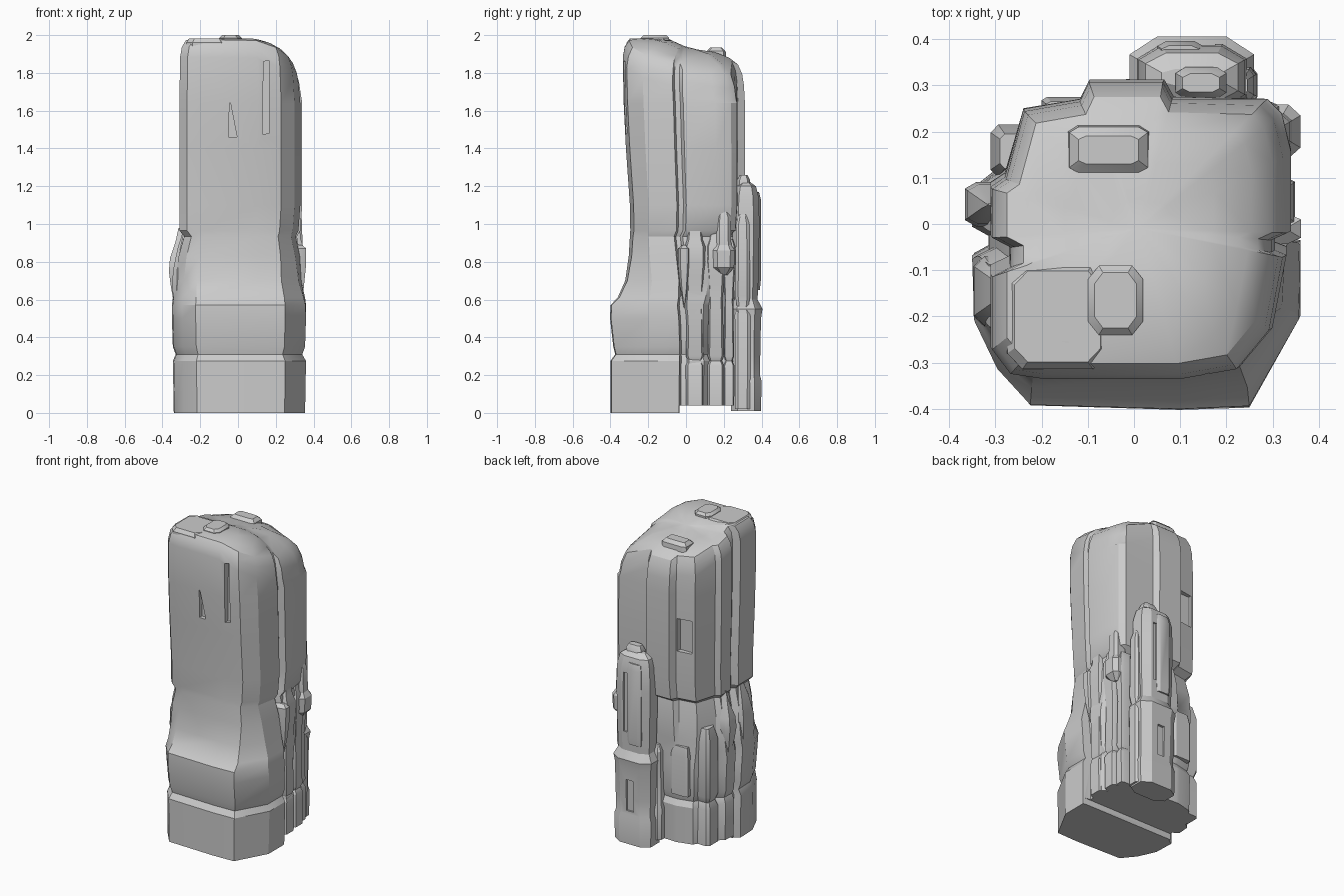
import bpy, bmesh, math

# cross-sections of the main rock: upper tower and base, point for point
TOWER = [(-.20,-.30),(.10,-.30),(.22,-.28),(.29,-.2),(.32,-.05),(.295,-.04),(.295,-.015),(.33,0),
         (.33,.16),(.31,.24),(.28,.27),(.08,.275),(.06,.31),(-.1,.31),(-.12,.27),(-.24,.25),
         (-.28,.11),(-.31,.09),(-.31,-.01),(-.27,-.03),(-.27,-.07),(-.31,-.09),(-.31,-.24),(-.27,-.29)]
BASE = [(-.22,-.395),(.1,-.405),(.25,-.4),(.36,-.2),(.36,-.04),(.31,-.03),(.31,0),(.335,.01),
        (.33,.09),(.29,.12),(.28,.24),(.06,.25),(.04,.26),(-.1,.265),(-.12,.265),(-.22,.24),
        (-.29,.12),(-.34,.08),(-.345,0),(-.31,-.02),(-.31,-.05),(-.345,-.07),(-.34,-.2),(-.29,-.31)]


def fit(pts, x0, x1, y0, y1):
    xs, ys = [p[0] for p in pts], [p[1] for p in pts]
    return [(x0 + (x - min(xs)) / (max(xs) - min(xs)) * (x1 - x0),
             y0 + (y - min(ys)) / (max(ys) - min(ys)) * (y1 - y0)) for x, y in pts]


def blend(t):
    return [(b[0] + (a[0] - b[0]) * t, b[1] + (a[1] - b[1]) * t) for a, b in zip(TOWER, BASE)]


def loft(name, rings):
    bm = bmesh.new()
    loops = [[bm.verts.new(p) for p in r] for r in rings]
    n = len(loops[0])
    for a, b in zip(loops, loops[1:]):
        for i in range(n):
            j = (i + 1) % n
            bm.faces.new((a[i], a[j], b[j], b[i]))
    for lp in (loops[0], loops[-1]):
        c = bm.verts.new([sum(v.co[k] for v in lp) / n for k in range(3)])
        for i in range(n):
            bm.faces.new((lp[i], lp[(i + 1) % n], c))
    bmesh.ops.recalc_face_normals(bm, faces=bm.faces)
    me = bpy.data.meshes.new(name)
    bm.to_mesh(me)
    bm.free()
    ob = bpy.data.objects.new(name, me)
    bpy.context.collection.objects.link(ob)
    return ob


def smooth(ob, angle=28):
    bpy.ops.object.select_all(action='DESELECT')
    ob.select_set(True)
    bpy.context.view_layer.objects.active = ob
    bpy.ops.object.shade_smooth_by_angle(angle=math.radians(angle))


def chunk(name, x0, x1, y0, y1, levels, c=.2):
    """Chamfered block; levels are (z, growth) pairs."""
    o = [(c,0),(1-c,0),(1,c),(1,1-c),(1-c,1),(c,1),(0,1-c),(0,c)]
    ob = loft(name, [[(x, y, z) for x, y in fit(o, x0-g, x1+g, y0-g, y1+g)] for z, g in levels])
    smooth(ob)
    return ob


def carve(target, quad, y0, y1):
    """Cut an x-z quad out of the target between two depths."""
    cut = loft("carving_cutter", [[(x, y, z) for x, z in quad] for y in (y0, y1)])
    cut.hide_render = True
    m = target.modifiers.new("carve", 'BOOLEAN')
    m.operation, m.object, m.solver = 'DIFFERENCE', cut, 'EXACT'
    bpy.context.view_layer.objects.active = target
    bpy.ops.object.modifier_apply(modifier=m.name)
    bpy.data.objects.remove(cut)


def box(x0, x1, z0, z1):
    return [(x0, z0), (x1, z0), (x1, z1), (x0, z1)]


def crown(x, y):
    """Height of the sloping summit."""
    prof = [(-.5,1.985),(-.09,1.98),(-.01,1.935),(.15,1.91),(.22,1.885),(.33,1.82)]
    z = prof[-1][1]
    for (a, za), (b, zb) in zip(prof, prof[1:]):
        if a <= y < b:
            z = za + (zb - za) * (y - a) / (b - a)
            break
    return z - 2.0 * max(0, x - .06) ** 2


# main rock: (z, tower blend, x range, y range)
LEVELS = [(0,0,-.34,.355,-.4,.265),(.275,0,-.345,.36,-.4,.27),(.31,0,-.33,.34,-.375,.25),
          (.35,0,-.345,.355,-.385,.26),(.5,0,-.35,.36,-.402,.265),(.57,.1,-.35,.36,-.4,.265),
          (.61,.25,-.345,.355,-.362,.265),(.7,.5,-.335,.335,-.322,.27),(.83,.8,-.315,.33,-.303,.27),
          (.935,.9,-.285,.312,-.297,.255),(.965,1,-.31,.33,-.295,.3),(1.1,1,-.31,.34,-.297,.31),
          (1.4,1,-.31,.34,-.318,.312),(1.64,1,-.31,.34,-.33,.312)]
rings = [[(x, y, z) for x, y in fit(blend(t), *r)] for z, t, *r in LEVELS]
for drop, s in [(.1,.99),(.045,.96),(.008,.89),(0,.75),(0,.5),(0,.2)]:
    rings.append([(x, y, crown(x, y) - drop)
                  for x, y in fit(TOWER, .01-.32*s, .01+.325*s, -.01-.328*s, -.01+.32*s)])
rock = loft("main_rock", rings)
carve(rock, box(-.6, .6, -.2, .04), -.035, .5)                         # raised rear underside
carve(rock, [(-.05,1.46), (-.005,1.46), (-.04,1.64), (-.045,1.64)], -.5, -.295)  # front wedge
carve(rock, [(.13,1.475), (.165,1.48), (.163,1.865), (.135,1.86)], -.5, -.29)    # front slot
carve(rock, box(-.22, -.125, 1.27, 1.48), .235, .5)                    # rear window
smooth(rock)

# rear pinnacle leaning against the rock
pin = chunk("rear_pinnacle", .01, .24, .25, .385,
            [(.01,.012),(.17,.015),(.2,.006),(.3,.008),(.5,.012),(.55,.02),(.6,-.006),(.75,0),
             (1.0,.004),(1.14,0),(1.2,-.015),(1.225,-.05)], .22)
carve(pin, box(.14, .175, .72, 1.1), .375, .5)
carve(pin, box(.07, .1, .85, 1.0), .375, .5)
carve(pin, box(.1, .15, .22, .42), .38, .5)
smooth(pin)
chunk("pinnacle_face_slab", .05, .15, .34, .396, [(.65,-.005),(.7,0),(1.13,0),(1.17,-.01)])
chunk("pinnacle_tip", .09, .2, .27, .34, [(1.15,0),(1.23,0),(1.26,-.015)])
chunk("pinnacle_side_rib", .2, .265, .26, .34, [(.02,0),(.52,.002),(.56,-.01),(.62,0),(1.0,-.005),(1.05,-.02)])
chunk("pinnacle_foot", -.03, .05, .22, .31, [(.04,0),(.24,.004),(.27,-.008),(.6,-.01),(.64,-.03)])

# lower right ribs: (x outer, y range, top)
for i, (x, y0, y1, top) in enumerate([(.338,.0,.095,.97), (.325,.115,.2,.95), (.305,.2,.255,.8)]):
    chunk("right_rib_%d" % (i + 1), .15, x, y0, y1,
          [(.04,0),(.25,.002),(.275,-.01),(.3,0),(.6,-.005),(.72,.002),(.8,.01),(.88,.008),(.92,-.006),(top+.02,-.012)], .12)
chunk("right_lump", .24, .352, .15, .25, [(.73,-.03),(.77,.005),(.86,.008),(.89,-.01),(1.04,-.015),(1.09,-.04)])
chunk("right_shoulder", .22, .358, -.04, .02, [(.55,-.03),(.66,-.01),(.78,.002),(.87,.003),(.89,-.02)])

# left side bulges
chunk("left_bulge", -.36, -.2, .0, .085, [(.55,-.025),(.68,-.003),(.75,.006),(.82,0),(.91,-.03),(.98,-.045)], .15)
chunk("left_front_bulge", -.345, -.2, -.22, -.07, [(.55,-.01),(.65,.002),(.75,0),(.87,-.025),(.95,-.05)], .15)

# rear slabs and summit ledges
chunk("rear_low_slab", -.2, -.08, .2, .275, [(.35,0),(.6,0),(.66,-.01)], .1)
chunk("rear_left_slab", -.31, -.2, .1, .215, [(.04,0),(.27,0),(.31,-.015),(.35,0),(.7,0),(.78,-.02)], .15)
chunk("summit_slab", -.1, .02, -.24, -.09, [(1.93,.0),(1.985,0),(2.0,-.015)], .2)
chunk("summit_corner", -.27, -.06, -.31, -.09, [(1.9,.005),(1.96,.004),(1.982,-.012)], .15)
chunk("summit_rear_ledge", -.14, .03, .11, .21, [(1.86,.005),(1.915,0),(1.935,-.02)], .12)
